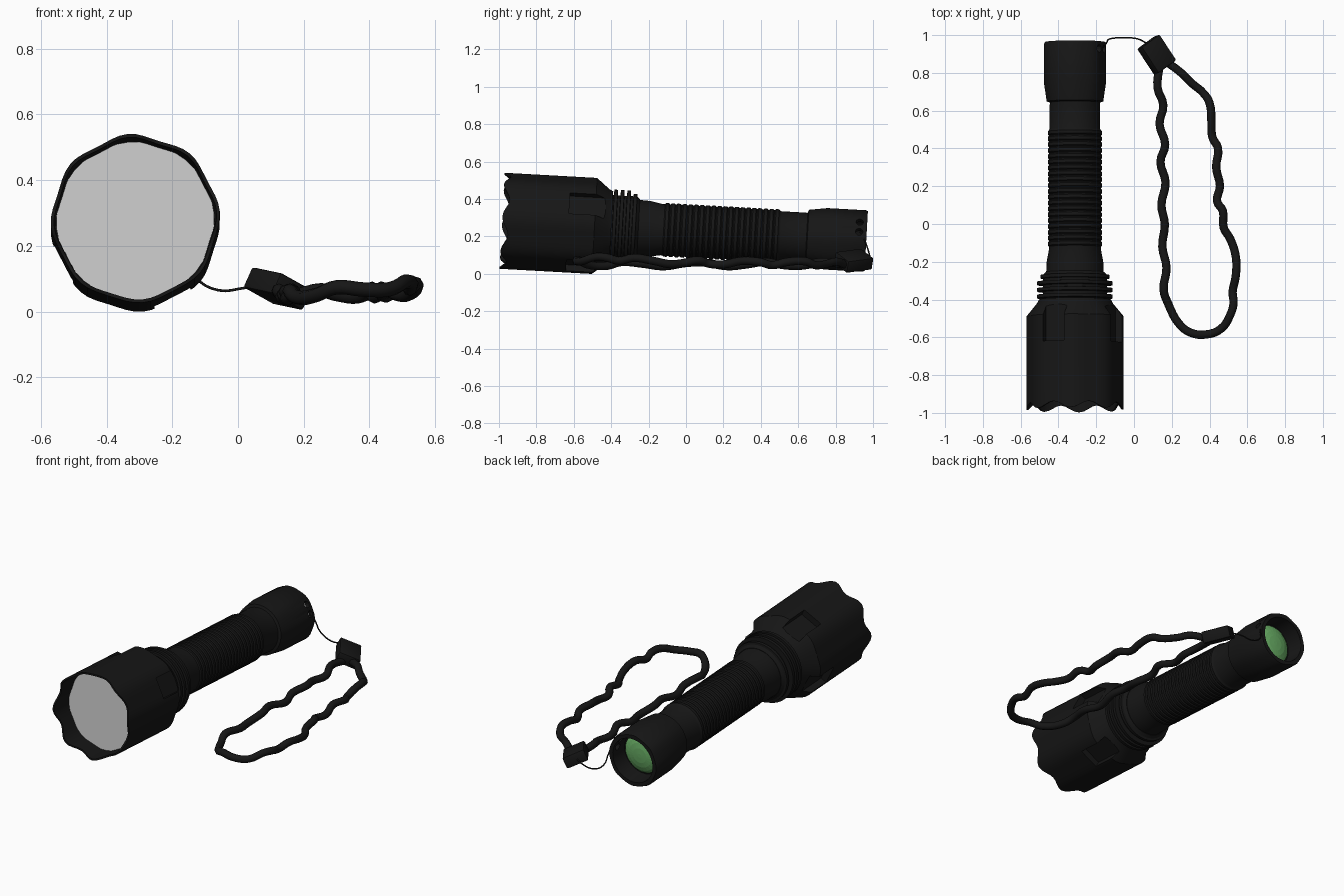
import bpy, bmesh, math
from mathutils import Matrix, Vector

if "Cube" in bpy.data.objects:
    bpy.data.objects.remove(bpy.data.objects["Cube"])

TILT = Matrix.Translation((-0.3125, 0, 0.229)) @ Matrix.Rotation(-0.0556, 4, 'X')
LOBES, PHASE = 8, math.radians(5)
FLAT = math.radians(27.5)


def material(name, rgb):
    m = bpy.data.materials.new(name)
    m.diffuse_color = (*rgb, 1)
    m.use_nodes = True
    m.node_tree.nodes["Principled BSDF"].inputs["Base Color"].default_value = m.diffuse_color
    return m


BLACK = material("black", (0.008, 0.008, 0.008))
GREEN = material("green", (0.14, 0.42, 0.13))


def make(name, bm, mat=None, matrix=TILT, smooth=True):
    bmesh.ops.recalc_face_normals(bm, faces=bm.faces)
    me = bpy.data.meshes.new(name)
    bm.to_mesh(me)
    bm.free()
    ob = bpy.data.objects.new(name, me)
    bpy.context.collection.objects.link(ob)
    ob.matrix_world = matrix
    if mat:
        me.materials.append(mat)
    if smooth:
        select(ob)
        bpy.ops.object.shade_smooth_by_angle(angle=math.radians(30))
    return ob


def select(ob):
    bpy.ops.object.select_all(action='DESELECT')
    ob.select_set(True)
    bpy.context.view_layer.objects.active = ob


def lathe(name, profile, seg=32, mat=BLACK, smooth=True):
    """Rings along y: (position, radius, flute depth, edge scallop)."""
    bm = bmesh.new()
    rings = []
    for p in profile:
        t, r, flute, scallop = (*p, 0, 0)[:4]
        ring = []
        for i in range(seg):
            a = PHASE + math.tau * i / seg
            u = (1 - math.cos(LOBES * (a - PHASE))) / 2
            q = r - flute * u
            ring.append(bm.verts.new((q * math.cos(a), t + scallop * u, q * math.sin(a))))
        rings.append(ring)
    for a, b in zip(rings, rings[1:]):
        for i in range(seg):
            j = (i + 1) % seg
            bm.faces.new((a[i], a[j], b[j], b[i]))
    bm.faces.new(rings[0])
    bm.faces.new(rings[-1])
    return make(name, bm, mat, smooth=smooth)


def cut(ob, bm):
    cutter = make("cutter", bm, smooth=False)
    cutter.hide_render = True
    mod = ob.modifiers.new("cut", 'BOOLEAN')
    mod.operation, mod.solver, mod.object = 'DIFFERENCE', 'EXACT', cutter
    bpy.context.view_layer.update()
    select(ob)
    bpy.ops.object.modifier_apply(modifier="cut")
    bpy.data.objects.remove(cutter)


def tube(name, pts, radius, res=4):
    cu = bpy.data.curves.new(name, 'CURVE')
    cu.dimensions = '3D'
    cu.bevel_depth, cu.bevel_resolution, cu.resolution_u = radius, 2, res
    cu.use_fill_caps = True
    sp = cu.splines.new('BEZIER')
    sp.bezier_points.add(len(pts) - 1)
    for b, p in zip(sp.bezier_points, pts):
        b.co = p
        b.handle_left_type = b.handle_right_type = 'AUTO'
    cu.materials.append(BLACK)
    ob = bpy.data.objects.new(name, cu)
    bpy.context.collection.objects.link(ob)
    select(ob)
    bpy.ops.object.convert(target='MESH')
    return ob


# Head: scalloped crown, fluted sides, recessed lens seat
head = lathe("head", [(-0.835, 0.243, 0.01), (-0.985, 0.248, 0.01, 0.035),
                      (-0.985, 0.258, 0.01, 0.035), (-0.49, 0.258, 0.01),
                      (-0.42, 0.2), (-0.40, 0.19)], 64)
# Four milled windows at the back of the head
bm = bmesh.new()
for k in range(4):
    m = Matrix.Rotation(-(FLAT + k * math.pi / 2), 4, 'Y') @ Matrix.Translation((0.275, -0.51, 0)) \
        @ Matrix.Diagonal((0.13, 0.24, 0.125, 1))
    bmesh.ops.create_cube(bm, size=1, matrix=m)
cut(head, bm)

# Lens disc
lathe("lens", [(-0.85, 0.241), (-0.838, 0.241)], 32, None)

# Cooling fins
fins = [(-0.41, 0.17)]
for y, r in ((-0.385, 0.2), (-0.35, 0.2), (-0.315, 0.2), (-0.28, 0.183)):
    fins += [(y - 0.011, 0.17), (y - 0.009, r), (y + 0.009, r), (y + 0.011, 0.17)]
lathe("cooling_fins", fins + [(-0.255, 0.155)], 48)

# Barrel with neck and ringed grip
barrel = [(-0.30, 0.155), (-0.20, 0.15), (-0.13, 0.137)]
n = 20
for i in range(n):
    y = -0.12 + 0.62 * i / n
    barrel += [(y, 0.138), (y + 0.006, 0.144), (y + 0.022, 0.144), (y + 0.028, 0.138)]
barrel += [(0.505, 0.134), (0.63, 0.134), (0.70, 0.13)]
lathe("barrel", barrel, 40)

# Tail cap: hollow cup with two cord holes
cap = lathe("tail_cap", [(0.62, 0.13), (0.645, 0.134), (0.65, 0.15), (0.75, 0.165, 0.004),
                         (0.955, 0.165, 0.004), (0.965, 0.16, 0.004), (0.965, 0.135), (0.86, 0.128)], 48)
bm = bmesh.new()
for s in (-1, 1):
    m = Matrix.Rotation(-FLAT, 4, 'Y') @ Matrix.Translation((0.15, 0.925, s * 0.029)) \
        @ Matrix.Rotation(math.pi / 2, 4, 'Y')
    bmesh.ops.create_cone(bm, cap_ends=True, segments=12, radius1=0.02, radius2=0.02, depth=0.12, matrix=m)
cut(cap, bm)

# Domed switch button
lathe("switch_button", [(0.85, 0.118), (0.868, 0.118), (0.882, 0.1), (0.892, 0.075),
                        (0.898, 0.045), (0.9, 0.012)], 24, GREEN, smooth=False)

# Thin cord from tail to toggle
tube("cord", [(-0.17, 0.93, 0.225), (-0.148, 0.955, 0.18), (-0.128, 0.98, 0.105), (-0.06, 0.985, 0.065),
              (0.02, 0.98, 0.072), (0.07, 0.955, 0.078)], 0.004)

# Toggle block
L = Vector((0.095, -0.145, -0.02)).normalized()
H = L.cross(Vector((0.11, 0.07, -0.06))).normalized()
if H.z < 0:
    H = -H
W = H.cross(L)
basis = Matrix((L, W, H)).transposed().to_4x4()
bm = bmesh.new()
bmesh.ops.create_cube(bm, size=1, matrix=Matrix.Diagonal((0.165, 0.13, 0.07, 1)))
bmesh.ops.bevel(bm, geom=bm.edges[:], offset=0.009, segments=2, profile=0.5, affect='EDGES')
make("toggle", bm, BLACK, Matrix.Translation((0.12, 0.897, 0.07)) @ basis)

# Wavy wrist strap loop
path = [(.135, .84), (.125, .72), (.155, .63), (.135, .53), (.165, .42), (.14, .33), (.167, .22),
        (.145, .1), (.163, 0), (.15, -.12), (.172, -.23), (.157, -.35), (.18, -.42), (.24, -.53),
        (.30, -.575), (.38, -.585), (.46, -.555), (.51, -.48), (.527, -.42), (.522, -.36),
        (.538, -.28), (.54, -.18), (.51, -.08), (.475, -.02), (.47, .07), (.44, .12), (.455, .2),
        (.435, .3), (.445, .4), (.415, .46), (.41, .54), (.40, .64), (.37, .69), (.30, .75),
        (.25, .80), (.17, .86)]
pts = []
for i, (x, y) in enumerate(path):
    lift = 0.03 * max(0, min(1, (x - 0.2) / 0.3)) * (1 if y < -0.2 else 0.3)
    pts.append((x, y, 0.052 + lift + 0.012 * math.sin(i * 1.9)))
tube("wrist_strap", pts, 0.022)
